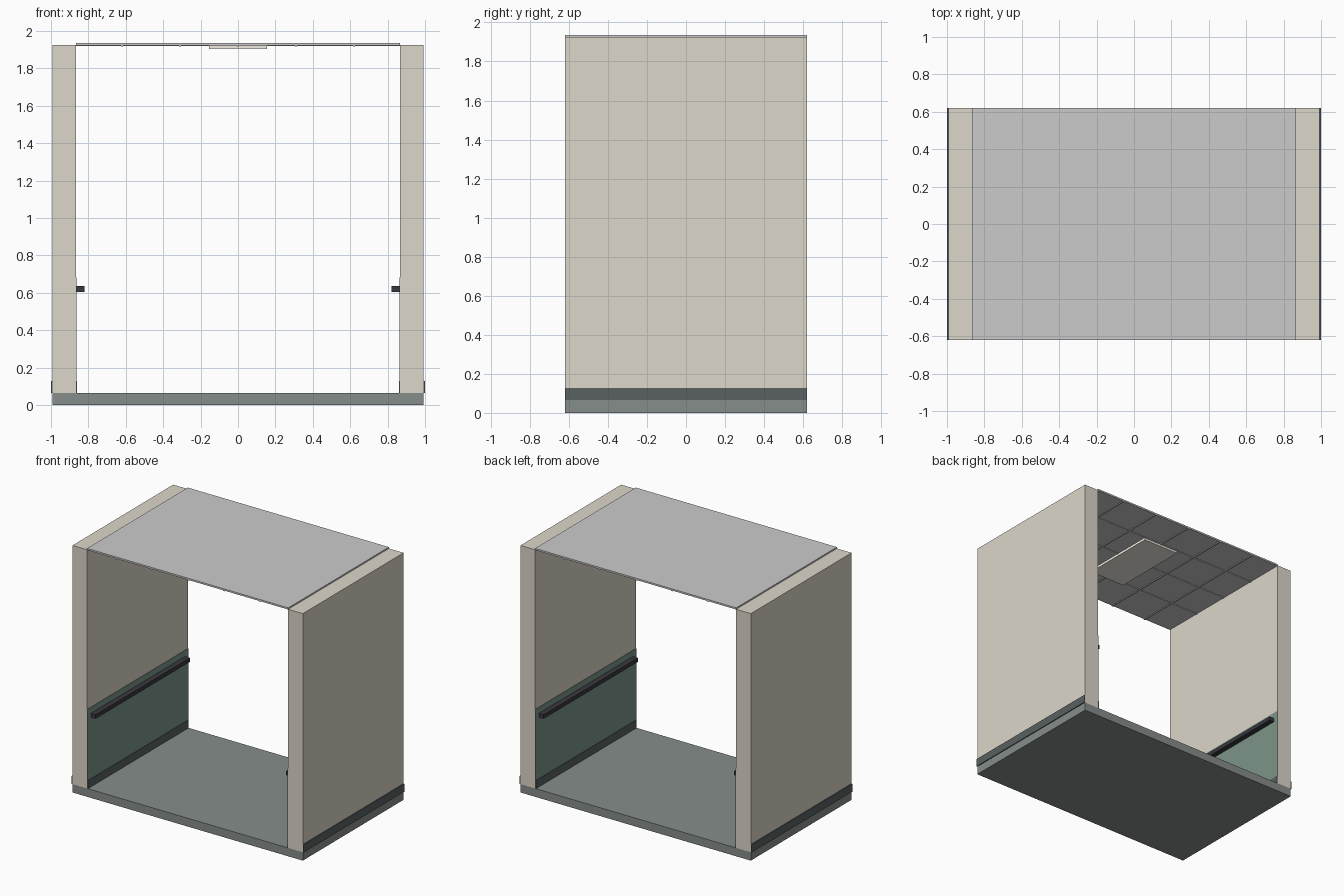
import bpy

if "Cube" in bpy.data.objects:
    bpy.data.objects.remove(bpy.data.objects["Cube"])


def material(name, r, g, b):
    m = bpy.data.materials.new(name)
    m.diffuse_color = (r, g, b, 1)
    m.use_nodes = True
    m.node_tree.nodes["Principled BSDF"].inputs["Base Color"].default_value = m.diffuse_color
    return m


BEIGE = material("wall_paint", 0.72, 0.68, 0.59)
FLOOR = material("floor_vinyl", 0.24, 0.27, 0.26)
DARK = material("skirting_dark", 0.10, 0.12, 0.12)
GREEN = material("panel_green", 0.20, 0.30, 0.25)
RAIL = material("rail_black", 0.04, 0.04, 0.05)
WHITE = material("ceiling_white", 0.75, 0.74, 0.72)
METAL = material("grid_metal", 0.55, 0.55, 0.55)
LIGHT = material("light_cream", 0.90, 0.86, 0.76)


def box(name, x, y, z, mat):
    """Box from (low, high) ranges on each axis."""
    spans = [sorted(r) for r in (x, y, z)]
    bpy.ops.mesh.primitive_cube_add(size=1, location=[(a + b) / 2 for a, b in spans])
    ob = bpy.context.object
    ob.name = name
    ob.scale = [b - a for a, b in spans]
    bpy.ops.object.transform_apply(location=False, rotation=False, scale=True)
    ob.data.materials.append(mat)
    return ob


D = 0.62                      # half depth
FULL = (-D, D)
INNER, OUTER = 0.867, 0.993   # wall faces
FLOOR_TOP, WALL_TOP = 0.065, 1.925

# Floor slab
box("floor", (-OUTER, OUTER), FULL, (0, FLOOR_TOP), FLOOR)

# Walls with skirting on both faces, lower panel and handrail
for side, s in (("left", -1), ("right", 1)):
    box(f"{side}_wall", (s * INNER, s * OUTER), FULL, (FLOOR_TOP, WALL_TOP), BEIGE)
    box(f"{side}_inner_skirting", (s * 0.860, s * INNER), FULL, (FLOOR_TOP, 0.127), DARK)
    box(f"{side}_outer_skirting", (s * OUTER, s), FULL, (FLOOR_TOP, 0.127), DARK)
    box(f"{side}_wall_panel", (s * 0.863, s * INNER), FULL, (FLOOR_TOP, 0.682), GREEN)
    box(f"{side}_handrail", (s * 0.821, s * 0.864), (-0.58, 0.58), (0.605, 0.636), RAIL)

# Ceiling with its grid of runners
box("ceiling", (-INNER, INNER), FULL, (1.923, 1.936), WHITE)
for i in range(-2, 3):
    x = i * 0.31
    box("ceiling_runner_long", (x - 0.006, x + 0.006), FULL, (1.917, 1.923), METAL)
for i in range(-1, 2):
    y = i * 0.31
    box("ceiling_runner_cross", (-INNER, INNER), (y - 0.006, y + 0.006), (1.918, 1.923), METAL)

# Ceiling light panel
box("light_panel", (-0.155, 0.155), (-0.31, 0.31), (1.902, 1.921), LIGHT)
